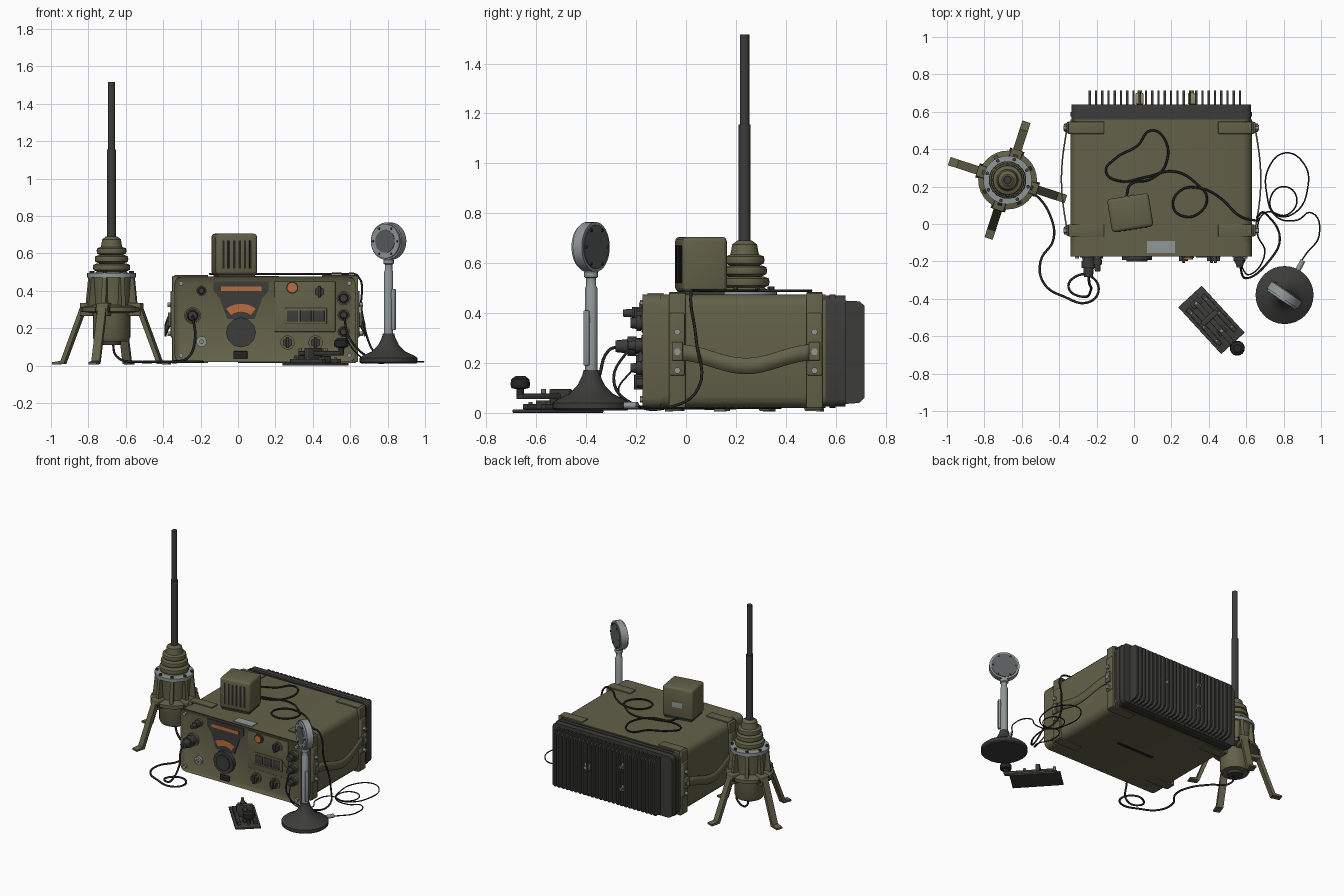
import bpy, bmesh
from math import sin, cos, pi, radians, hypot
from mathutils import Matrix, Vector

if "Cube" in bpy.data.objects:
    bpy.data.objects.remove(bpy.data.objects["Cube"])


def material(name, r, g, b):
    m = bpy.data.materials.new(name)
    m.use_nodes = True
    m.diffuse_color = (r, g, b, 1)
    m.node_tree.nodes["Principled BSDF"].inputs["Base Color"].default_value = (r, g, b, 1)
    return m


OLIVE = material("olive paint", .125, .12, .066)
DARK = material("dark metal", .045, .045, .042)
BLACK = material("black rubber", .018, .018, .018)
GREY = material("pale grey metal", .28, .31, .31)
MID = material("mid grey mesh", .1, .11, .11)
ORANGE = material("orange dial", .5, .15, .05)
BRASS = material("dull brass", .3, .27, .16)

TURN = {"x": Matrix.Rotation(pi / 2, 3, "Y"), "y": Matrix.Rotation(pi / 2, 3, "X"), "z": Matrix.Identity(3)}


def finish(name, bm, mat, angle=35):
    bmesh.ops.recalc_face_normals(bm, faces=bm.faces)
    me = bpy.data.meshes.new(name)
    bm.to_mesh(me)
    bm.free()
    me.materials.append(mat)
    me.shade_smooth()
    me.set_sharp_from_angle(angle=radians(angle))
    ob = bpy.data.objects.new(name, me)
    bpy.context.collection.objects.link(ob)
    return ob


def box(name, lo, hi, mat, bevel=0, along=None, inset=0):
    """Box between two corners; bevels all edges or those along one axis."""
    lo, hi = Vector(lo), Vector(hi)
    bm = bmesh.new()
    bmesh.ops.create_cube(bm, size=1)
    for v in bm.verts:
        v.co = (lo + hi) / 2 + v.co * (hi - lo)
    if bevel:
        edges = bm.edges[:]
        if along is not None:
            edges = [e for e in edges if abs((e.verts[0].co - e.verts[1].co)[along]) > 1e-5]
        bmesh.ops.bevel(bm, geom=edges, offset=bevel, segments=3, affect="EDGES", profile=.5)
    if inset:
        front = min(bm.faces, key=lambda f: f.calc_center_median().y)
        bmesh.ops.inset_region(bm, faces=[front], thickness=inset, depth=-.012)
    return finish(name, bm, mat)


def cyl(name, at, r, depth, mat, axis="z", r2=None, segs=24):
    bm = bmesh.new()
    bmesh.ops.create_cone(bm, cap_ends=True, segments=segs, radius1=r, radius2=r if r2 is None else r2, depth=depth)
    for v in bm.verts:
        v.co = TURN[axis] @ v.co + Vector(at)
    return finish(name, bm, mat)


def lathe(name, profile, mat, segs=32):
    bm = bmesh.new()
    rings = [[bm.verts.new((r * cos(2 * pi * i / segs), r * sin(2 * pi * i / segs), z))
              for i in range(segs)] for r, z in profile]
    for a, b in zip(rings, rings[1:]):
        for i in range(segs):
            j = (i + 1) % segs
            bm.faces.new((a[i], a[j], b[j], b[i]))
    bm.faces.new(rings[0])
    bm.faces.new(rings[-1])
    return finish(name, bm, mat)


def prism(name, pts, a, b, mat, axis="y"):
    """Extrude a 2D outline along x or y from a to b; the second coordinate is z."""
    bm = bmesh.new()
    put = (lambda p, d: (p[0], d, p[1])) if axis == "y" else (lambda p, d: (d, p[0], p[1]))
    near, far = [[bm.verts.new(put(p, d)) for p in pts] for d in (a, b)]
    bm.faces.new(near)
    bm.faces.new(far)
    for i in range(len(pts)):
        bm.faces.new((near[i - 1], near[i], far[i], far[i - 1]))
    return finish(name, bm, mat)


def place(parts, x, y, yaw=0):
    for ob in parts:
        ob.matrix_basis = Matrix.Translation((x, y, 0)) @ Matrix.Rotation(radians(yaw), 4, "Z")


def cable(name, pts, r=.006):
    """Smooth cable through points given in hundredths."""
    cu = bpy.data.curves.new(name, "CURVE")
    cu.dimensions, cu.bevel_depth, cu.bevel_resolution, cu.resolution_u = "3D", r, 1, 6
    s = cu.splines.new("BEZIER")
    s.bezier_points.add(len(pts) - 1)
    for bp, p in zip(s.bezier_points, pts):
        bp.co = Vector(p) / 100
        bp.handle_left_type = bp.handle_right_type = "AUTO"
    cu.materials.append(BLACK)
    bpy.context.collection.objects.link(bpy.data.objects.new(name, cu))


# Radio case: body, front frame, rear bezel
CX, HALF = .145, .485
L, R = CX - HALF, CX + HALF
box("case_body", (L, -.12, .02), (R, .56, .475), OLIVE, .05, 1)
box("front_frame", (L, -.175, .02), (R, -.1, .475), OLIVE, .04, 1, .018)
box("rear_bezel", (L + .005, .55, .025), (R - .005, .64, .47), DARK, .03, 1)
box("bezel_lip", (L, .575, .02), (R, .6, .475), DARK, .035, 1)
box("bottom_slot", (0, .18, .015), (.3, .2, .022), BLACK)
box("name_plate", (.07, -.155, .47), (.22, -.09, .48), GREY)
for x in (L + .035, R - .035):
    for z in (.055, .44):
        cyl("frame_bolt", (x, -.175, z), .013, .02, GREY, "y", segs=6)

# Corner bands, strap brackets and straps on both sides
for s in (-1, 1):
    edge = CX + s * HALF
    for y in (-.035, .515):
        for z in (.013, .472):
            box("corner_pad", sorted((edge, edge - s * .18))[:1] + [y - .033, z],
                (max(edge, edge - s * .18), y + .033, z + .012), OLIVE, .004)
        box("side_band", (edge - .012, y - .033, .02), (edge + .012, y + .033, .48), OLIVE, .005)
        box("strap_bracket", (edge - .02, y - .03, .15), (edge + .02, y + .03, .4), OLIVE, .006)
        box("strap_clasp", (edge - .034, y - .022, .21), (edge + .034, y + .022, .285), OLIVE, .005)
        for z in (.17, .245, .325):
            cyl("bracket_bolt", (edge + s * .02, y, z), .014, .034, GREY, "x", segs=6)
    bm = bmesh.new()
    rows = []
    for i in range(17):
        t = i / 16
        x, z = edge + s * (.022 + .03 * sin(pi * t)), .245 - .055 * sin(pi * t) ** 2
        rows.append([bm.verts.new((x, -.03 + .54 * t, z + dz)) for dz in (-.035, .03)])
    for a, b in zip(rows, rows[1:]):
        bm.faces.new(a + b[::-1])
    strap = finish("carry_strap", bm, OLIVE)
    strap.modifiers.new("thickness", "SOLIDIFY").thickness = .008

# Heat sink fins and lugs
fin = [(.63, .035), (.695, .04), (.715, .06), (.715, .43), (.695, .447), (.63, .45)]
for i in range(25):
    x = CX + .02 + (i - 12) * .0335
    prism("heat_fin", fin, x - .006, x + .006, DARK, "x")
for x, z in ((.31, .25), (.03, .33), (.03, .17)):
    box("sink_lug", (x - .022, .64, z - .022), (x + .022, .7, z + .022), BRASS, .006)
    cyl("lug_bolt", (x, .705, z), .014, .02, BRASS, "y", segs=6)

# Tuning dial and knob
F = -.163
prism("dial_plate", [(-.13, .45), (.163, .45), (.163, .4), (.13, .36), (.09, .25), (-.058, .25),
                     (-.098, .36), (-.13, .4)], F - .007, F + .01, DARK)
box("dial_slot", (-.09, F - .01, .4), (.126, F, .424), ORANGE)
arc = [radians(53 + 74 * i / 10) for i in range(11)]
prism("dial_arc", [(.016 + .13 * cos(a), .2 + .13 * sin(a)) for a in arc] +
      [(.016 + .088 * cos(a), .2 + .088 * sin(a)) for a in arc[::-1]], F - .01, F, ORANGE)
cyl("tuning_knob", (.016, F - .012, .177), .08, .034, DARK, "y", segs=12)
cyl("tuning_cap", (.016, F - .032, .177), .055, .01, DARK, "y", segs=12)
box("panel_latch", (-.025, F - .012, .037), (.05, F, .077), BLACK, .004)

# Control panel: windows, lamp, small knobs
box("control_panel", (.195, F - .004, .18), (.52, F + .01, .45), OLIVE, .003)
box("window_frame", (.25, F - .012, .222), (.475, F, .308), OLIVE, .004)
for i in range(3):
    x = .262 + i * .07
    box("window", (x, F - .016, .235), (x + .06, F, .295), DARK, .003)
for s in (-1, 1):
    x = .3625 + s * .115
    prism("window_bracket", [(x, .23), (x + s * .03, .265), (x, .3)], F - .008, F, OLIVE)
cyl("lamp_ring", (.29, F - .008, .417), .032, .02, DARK, "y")
cyl("lamp", (.29, F - .016, .417), .025, .02, ORANGE, "y")
for x, z in ((.435, .395), (.265, .123), (.415, .123)):
    cyl("switch_plate", (x, F - .004, z), .038, .01, OLIVE, "y")
    cyl("switch_knob", (x, F - .015, z), .028, .04, DARK, "y", segs=6)
    box("switch_pointer", (x - .008, F - .045, z - .03), (x + .008, F, z + .03), DARK, .003)

# Sockets and plugs
for x, z, r, n in ((-.243, .267, .036, .12), (-.195, .4, .022, .09), (.565, .36, .03, .06),
                   (.565, .27, .026, .07), (.565, .18, .026, .06)):
    cyl("socket_ring", (x, F - .006, z), r * 1.25, .02, OLIVE, "y")
    cyl("plug", (x, F - n / 2, z), r, n, DARK, "y", r * .65)
    cyl("plug_grip", (x, F - n * .45, z), r * 1.08, n * .3, DARK, "y", segs=12)
cyl("ground_socket", (-.195, F - .008, .128), .028, .025, GREY, "y")
cyl("ground_pin", (-.195, F - .02, .128), .012, .03, BRASS, "y")

# Loudspeaker on top of the case
speaker = [box("speaker_box", (-.112, -.09, .485), (.112, .09, .705), OLIVE, .018),
           box("speaker_foot", (-.1, -.08, .474), (.1, .08, .49), DARK),
           box("speaker_plate", (-.035, .085, .565), (.035, .094, .605), GREY)]
for i in range(6):
    x = (i - 2.5) * .029
    speaker.append(box("grille_slot", (x - .006, -.093, .52), (x + .006, -.08, .67), BLACK))
place(speaker, -.02, .06, 9)

# Antenna: mast, bellows, housing
bellows = [(.1, .49)]
for r, z in ((.1, .525), (.09, .57), (.08, .613)):
    bellows += [(r - .022, z - .023), (r - .003, z - .014), (r, z), (r - .003, z + .014), (r - .022, z + .021)]
bellows += [(.055, .645), (.05, .675), (.03, .69)]
antenna = [lathe("mast_lower", [(.024, .66), (.024, 1.155)], DARK, 16),
           lathe("mast_upper", [(.019, 1.15), (.019, 1.516)], DARK, 16),
           lathe("bellows", bellows, OLIVE),
           lathe("clamp_ring", [(.13, .472), (.13, .495)], GREY),
           lathe("antenna_housing", [(.09, .13), (.1, .15), (.1, .3), (.112, .48)], OLIVE),
           lathe("housing_flange", [(.1, .28), (.157, .288), (.157, .312), (.11, .325)], OLIVE),
           lathe("housing_base", [(.05, .11), (.05, .14)], DARK)]
place(antenna, -.676, .235)
for i in range(8):
    rib = [prism("housing_rib", [(.09, .3), (.145, .3), (.127, .475), (.09, .475)], -.012, .012, OLIVE, "y"),
           cyl("ring_bolt", (.115, 0, .497), .01, .02, DARK, segs=6)]
    place(rib, -.676, .235, 27 + 45 * i)

# Four bent legs
leg = [(.12, .325), (.165, .325), (.28, .025), (.328, .018), (.328, .006), (.262, .008), (.15, .295), (.12, .295)]
for i in range(4):
    parts = [prism("antenna_leg", leg, -.023, .023, OLIVE),
             box("leg_hinge", (.1, -.032, .265), (.17, .032, .335), OLIVE, .006),
             cyl("hinge_pin", (.155, 0, .3), .014, .08, DARK, "y", segs=8)]
    place(parts, -.676, .235, 72 + 90 * i)

# Desk microphone
mic = [lathe("mic_base", [(.145, .01), (.155, .018), (.155, .04), (.14, .052), (.09, .075), (.055, .11),
                          (.036, .15), (.03, .172)], DARK),
       lathe("mic_stem", [(.025, .16), (.025, .5), (.02, .51), (.02, .54), (.028, .545), (.028, .565), (.015, .575)],
             GREY, 20),
       cyl("mic_head", (0, 0, .665), .1, .044, GREY, "y", segs=32),
       cyl("mic_rim", (0, -.018, .665), .092, .03, GREY, "y", segs=32),
       cyl("mic_mesh", (0, -.032, .665), .062, .008, MID, "y", segs=32),
       cyl("mic_back", (0, .02, .665), .088, .014, MID, "y", segs=32),
       box("talk_lever", (.025, -.012, .19), (.042, .012, .41), GREY, .005),
       box("lever_mount", (.015, -.01, .36), (.035, .01, .39), GREY)]
for i in range(6):
    a = pi / 3 * i
    for y in (-.033, .028):
        mic.append(cyl("mic_bolt", (.078 * cos(a), y, .665 + .078 * sin(a)), .007, .008, DARK, "y", segs=6))
place(mic, .805, -.38, -34)
place([cyl("mic_cable_plug", (.17, 0, .03), .014, .08, GREY, "x")], .805, -.38, 62)

# Telegraph key
key = [box("key_base", (-.17, -.085, 0), (.17, .085, .014), DARK, .003),
       box("key_lever", (-.12, -.014, .055), (.215, .014, .078), DARK, .004),
       box("key_bridge", (-.03, -.055, .014), (.0, .055, .095), DARK, .005),
       box("key_block", (-.14, -.03, .014), (-.1, .03, .055), DARK, .004),
       box("key_contact", (.06, -.025, .014), (.1, .025, .05), DARK, .004)]
for s in (-1, 1):
    key.append(box("key_rail", (-.13, s * .055 - .013, .014), (.13, s * .055 + .013, .035), DARK, .003))
    for x in (-.1, 0, .1):
        key.append(cyl("key_screw", (x, s * .055, .038), .008, .012, BRASS, segs=8))
for x in (-.12, .08):
    key.append(cyl("key_adjuster", (x, 0, .08), .01, .03, BRASS, segs=8))
knob = lathe("key_knob", [(.015, .07), (.016, .095), (.036, .1), (.04, .115), (.036, .135), (.02, .147)], BLACK, 20)
knob.data.transform(Matrix.Translation((.205, 0, 0)))
place(key + [knob], .414, -.513, -47.5)

# Cables
top = [(-4, 15), (-2, 21), (9, 24), (17, 32), (16, 46), (9, 50), (2, 42), (-10, 35), (-15, 28), (-8, 23),
       (6, 25), (22, 28), (34, 21), (39, 14), (35, 6), (27, 4), (21, 9), (25, 18), (36, 19), (46, 14), (57, 4)]
cable("speaker_cable", [(x, y, 49) for x, y in top] +
      [(64, 2, 48), (66, 4, 30), (71, 5, 10), (78, -8, 2), (72, -20, 3), (60, -29, 14), (56.5, -22, 27)])
loops = [(92, -16), (99, -6), (95, 6), (87, 2), (76, 4), (71, 16), (72, 30), (81, 38), (91, 32), (93, 20),
         (86, 6), (76, 5), (73, 14), (80, 20), (87, 14), (82, 5), (70, 6), (66, -5), (70, -15)]
cable("mic_cable", [(88, -22, 3)] + [(x, y, 2) for x, y in loops] + [(62, -27, 8), (56.5, -21, 18)], .004)
ground = [(-52, 15), (-45, 5), (-43, -8), (-50, -20), (-48, -32), (-37, -39), (-25, -42), (-19, -36),
          (-23, -28), (-31, -28), (-35, -34)]
cable("antenna_cable", [(-67, 23, 13), (-65, 23, 5)] + [(x, y, 2) for x, y in ground] +
      [(-27, -39, 4), (-23, -35, 14), (-24, -31, 25), (-24.3, -27, 26.7)], .007)
